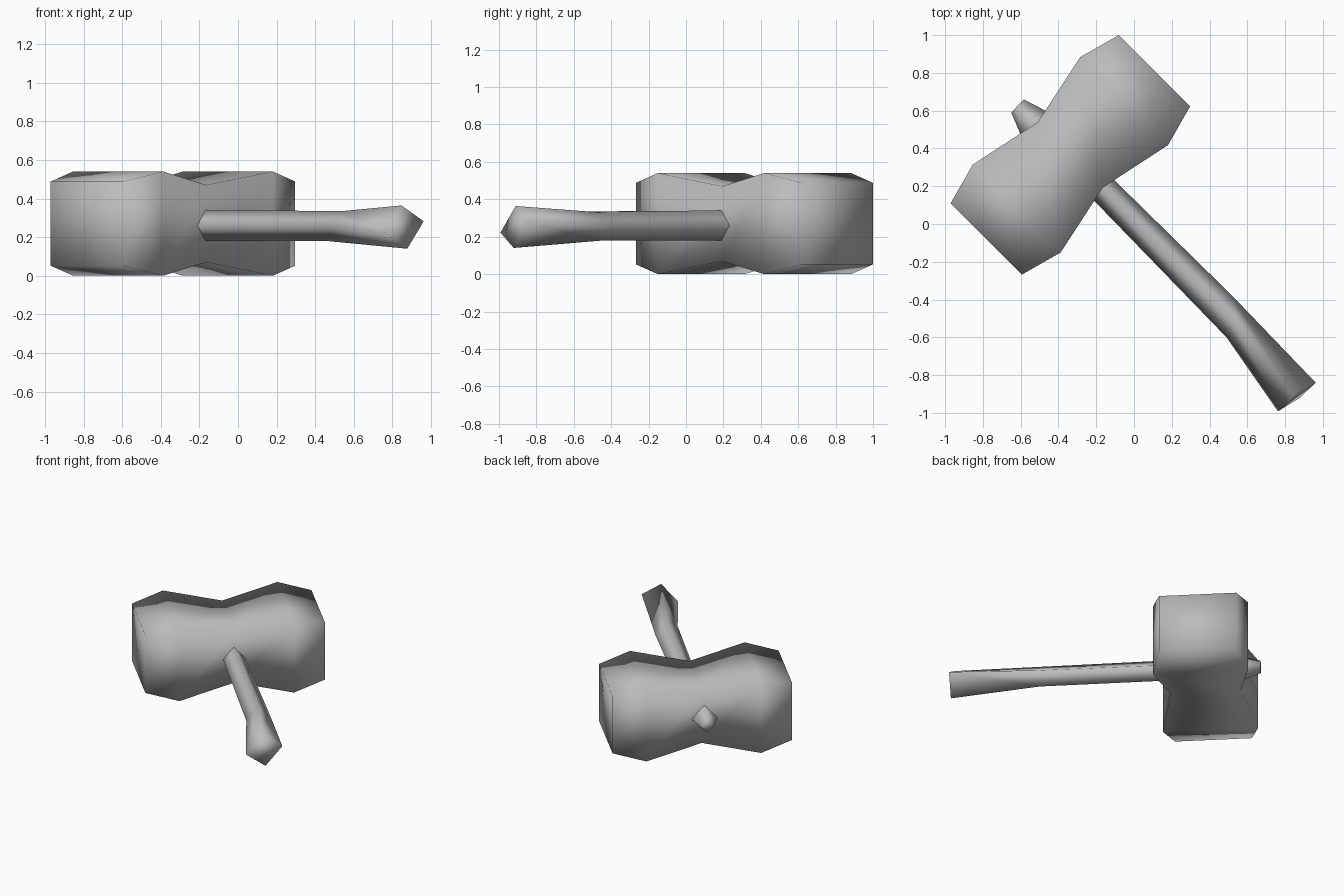
import bpy
import bmesh
from mathutils import Vector

if "Cube" in bpy.data.objects:
    bpy.data.objects.remove(bpy.data.objects["Cube"], do_unlink=True)

grey = bpy.data.materials.new("plain grey")
grey.use_nodes = True
colour = (0.5, 0.5, 0.5, 1)
grey.diffuse_color = colour
grey.node_tree.nodes["Principled BSDF"].inputs["Base Color"].default_value = colour


def loft(name, rings):
    """Skin a closed, smooth shaded solid through four-sided rings."""
    bm = bmesh.new()
    loops = [[bm.verts.new(p) for p in ring] for ring in rings]
    for a, b in zip(loops, loops[1:]):
        for i in range(4):
            j = (i + 1) % 4
            bm.faces.new((a[i], a[j], b[j], b[i]))
    bm.faces.new(loops[0])
    bm.faces.new(loops[-1])
    bmesh.ops.recalc_face_normals(bm, faces=bm.faces)
    for f in bm.faces:
        f.smooth = True
    mesh = bpy.data.meshes.new(name)
    bm.to_mesh(mesh)
    bm.free()
    mesh.materials.append(grey)
    obj = bpy.data.objects.new(name, mesh)
    bpy.context.collection.objects.link(obj)
    return obj


along = Vector((1, 1, 0)).normalized()
across = Vector((1, -1, 0)).normalized()
up = Vector((0, 0, 1))

# Head: square rings, pinched at the waist; (position, half width, half height)
centre = Vector((-0.337, 0.366, 0.27))
half = [(0.629, 0.267, 0.218), (0.402, 0.329, 0.27)]
profile = [(-t, w, h) for t, w, h in half] + [(0, 0.244, 0.2)] + half[::-1]
loft("hammer_head", [
    [centre + along * t + across * (w * sx) + up * (h * sz)
     for sx, sz in ((-1, -1), (1, -1), (1, 1), (-1, 1))]
    for t, w, h in profile])

# Handle: diamond rings; (centre, offset of side corner, offset of top corner)
stations = [
    ((-0.617, 0.625, 0.26), (0.033, 0.035, 0), (0, 0, 0.05)),
    ((-0.52, 0.52, 0.26), (0.07, 0.07, 0), (0, 0, 0.1)),
    ((-0.16, 0.18, 0.26), (0.054, 0.054, 0), (0, 0, 0.08)),
    ((0.505, -0.49, 0.257), (0.015, 0.11, 0), (0.035, -0.035, 0.078)),
    ((0.862, -0.916, 0.252), (0.1, 0.076, 0.03), (-0.015, 0.005, 0.112)),
]
rings = []
for c, side, top in stations:
    c, side, top = Vector(c), Vector(side), Vector(top)
    rings.append([c + side, c + top, c - side, c - top])
loft("hammer_handle", rings)
